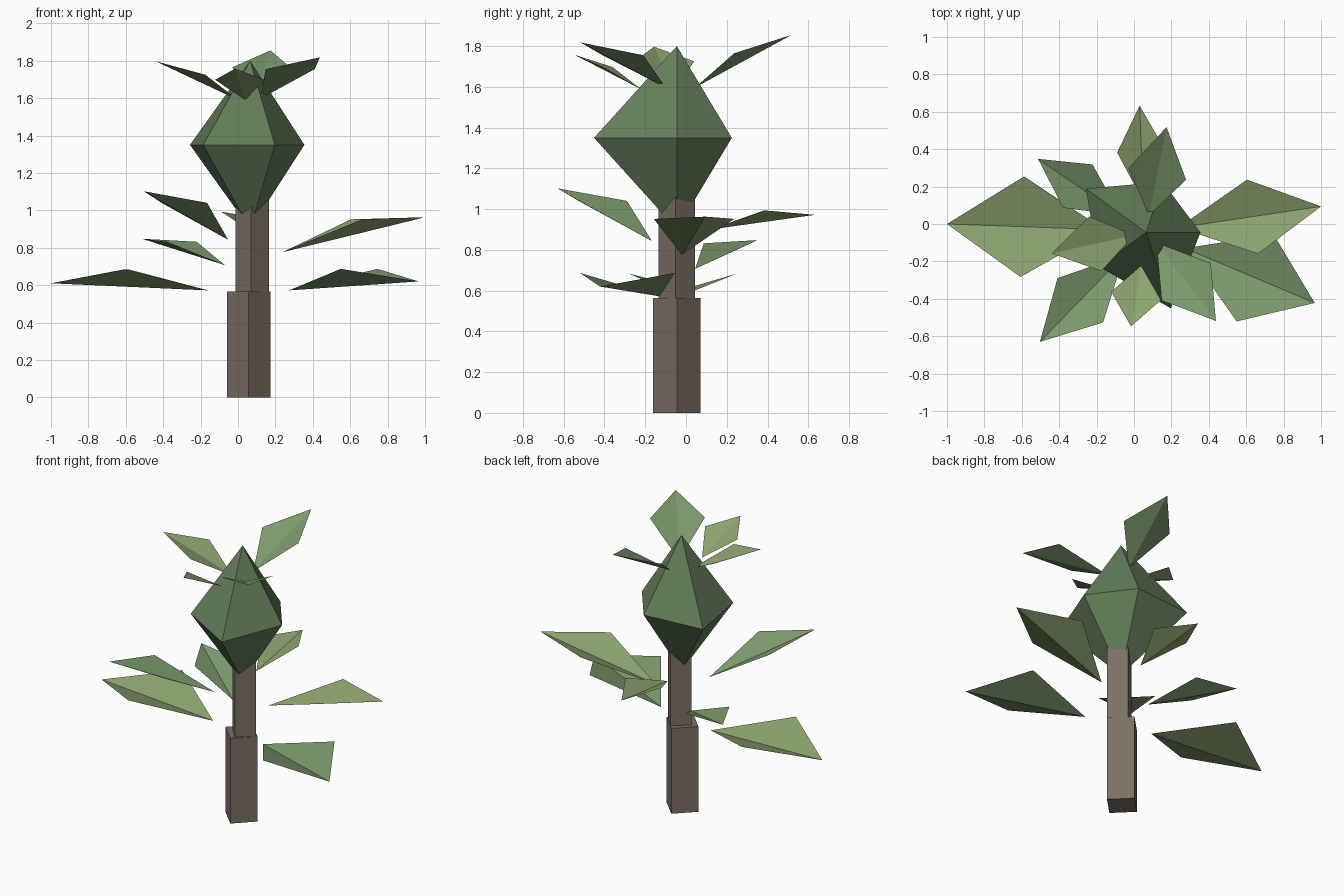
import bpy
from math import sin, cos, radians
from mathutils import Vector

if "Cube" in bpy.data.objects:
    bpy.data.objects.remove(bpy.data.objects["Cube"])


def material(name, rgb):
    m = bpy.data.materials.new(name)
    m.diffuse_color = (*rgb, 1)
    m.use_nodes = True
    m.node_tree.nodes["Principled BSDF"].inputs["Base Color"].default_value = m.diffuse_color
    return m


BARK = material("bark", (0.20, 0.165, 0.125))
BUD = material("bud_green", (0.125, 0.21, 0.10))
GREEN = material("leaf_green", (0.20, 0.32, 0.15))
OLIVE = material("leaf_olive", (0.26, 0.37, 0.16))


def add_mesh(name, verts, faces, mat):
    me = bpy.data.meshes.new(name)
    me.from_pydata(verts, [], faces)
    me.materials.append(mat)
    me.update()
    ob = bpy.data.objects.new(name, me)
    bpy.context.collection.objects.link(ob)
    return ob


def ring(cx, cy, z, radii, start=0):
    n = len(radii)
    return [(cx + r * cos(radians(start + 360 * i / n)),
             cy + r * sin(radians(start + 360 * i / n)), z)
            for i, r in enumerate(radii)]


# Square trunk posts, turned corner to the front
def post(name, cx, cy, radius, z0, z1, turn):
    r = [radius] * 4
    sides = [(i, (i + 1) % 4, (i + 1) % 4 + 4, i + 4) for i in range(4)]
    add_mesh(name, ring(cx, cy, z0, r, turn) + ring(cx, cy, z1, r, turn),
             [(3, 2, 1, 0), (4, 5, 6, 7)] + sides, BARK)


post("lower_trunk", 0.057, -0.045, 0.117, 0, 0.565, 0)
post("upper_trunk", 0.077, -0.045, 0.09, 0.565, 1.08, -4)

# Five-sided bud: uneven ring with a point above and below
bud = ring(0.065, -0.045, 1.35, [0.29, 0.284, 0.398, 0.311, 0.427])
bud += [(0.065, -0.045, 1.80), (0.065, -0.045, 0.90)]
faces = []
for i in range(5):
    j = (i + 1) % 5
    faces += [(i, j, 5), (j, i, 6)]
add_mesh("bud", bud, faces, BUD)


# Leaf: two triangles folded along the midrib, edges raised
def leaf(name, base, tip, half_width, edge_z, mat, t=0.52):
    base, tip = Vector(base), Vector(tip)
    d = tip - base
    side = Vector((-d.y, d.x, 0)).normalized() * half_width
    mid = base + d * t
    mid.z = edge_z
    add_mesh(name, [base, tip, mid + side, mid - side],
             [(0, 1, 2), (0, 3, 1)], mat)


# Leaves around the trunk
leaf("trunk_leaf_left", (-0.16, -0.03, 0.572), (-1.0, 0.0, 0.61), 0.269, 0.685, OLIVE)
leaf("trunk_leaf_front_right", (0.273, -0.13, 0.572), (0.966, -0.422, 0.62), 0.253, 0.687, GREEN, 0.54)
leaf("trunk_leaf_right", (0.237, -0.02, 0.776), (1.0, 0.094, 0.963), 0.2, 0.952, OLIVE)
leaf("trunk_leaf_back", (0.05, 0.12, 0.9), (0.03, 0.633, 0.972), 0.13, 0.993, OLIVE)
leaf("trunk_leaf_back_left", (-0.07, 0.045, 0.707), (-0.513, 0.348, 0.848), 0.14, 0.832, GREEN)
leaf("trunk_leaf_front_left", (-0.053, -0.167, 0.843), (-0.503, -0.63, 1.102), 0.17, 1.04, GREEN)

# Crown leaves around the bud tip
leaf("crown_leaf_left", (0.0, -0.06, 1.59), (-0.44, -0.157, 1.797), 0.15, 1.725, OLIVE, 0.47)
leaf("crown_leaf_back", (0.08, 0.045, 1.597), (0.174, 0.518, 1.855), 0.157, 1.765, GREEN, 0.47)
leaf("crown_leaf_front_right", (0.12, -0.1, 1.597), (0.438, -0.518, 1.818), 0.165, 1.755, GREEN, 0.5)
leaf("crown_leaf_front", (0.038, -0.222, 1.59), (-0.016, -0.547, 1.757), 0.135, 1.698, OLIVE, 0.5)
